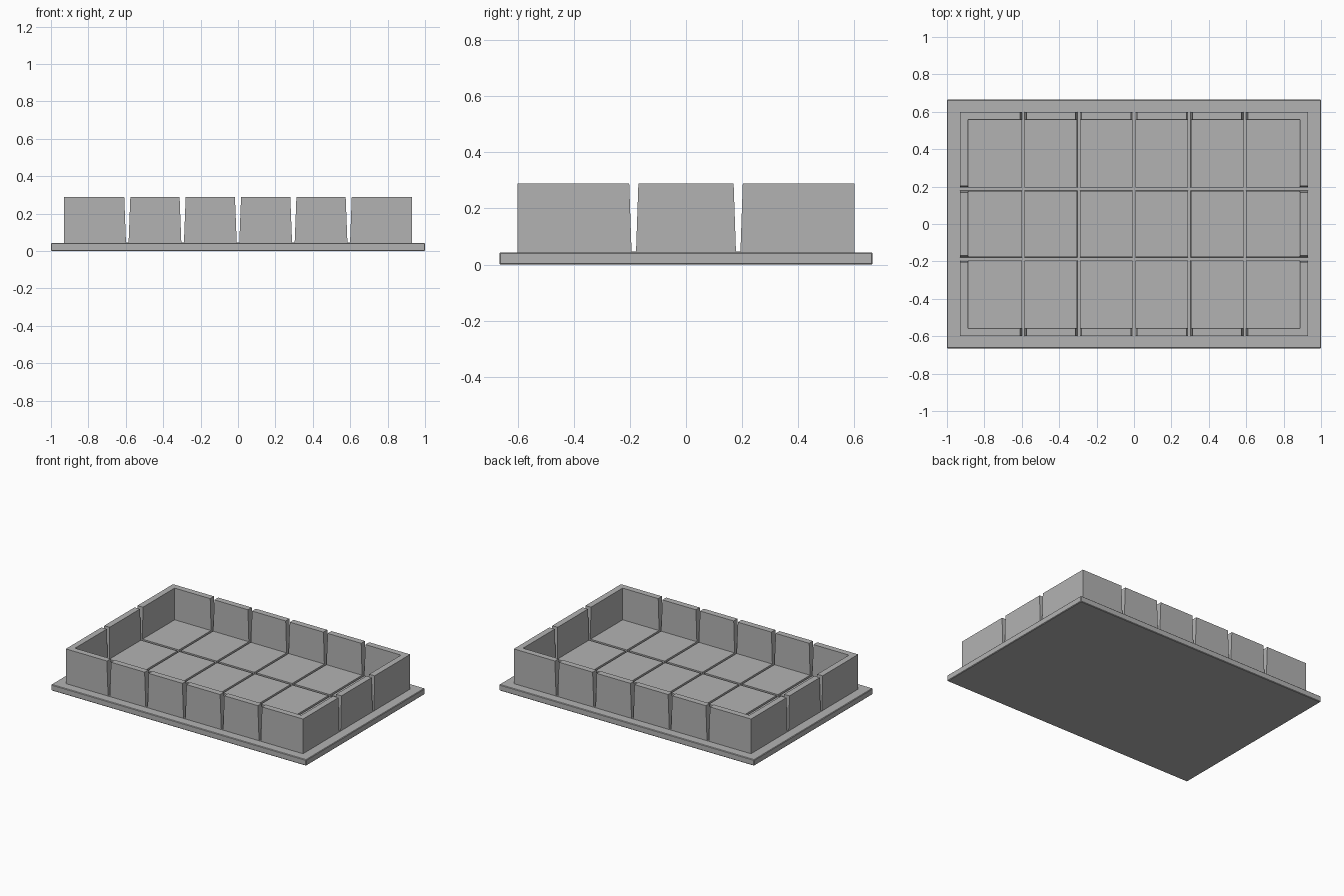
import bpy, bmesh

if "Cube" in bpy.data.objects:
    bpy.data.objects.remove(bpy.data.objects["Cube"])

PLATE_TOP, SLOT_FLOOR, TRAY_FLOOR, RIM = 0.043, 0.046, 0.066, 0.289
OUT_X, OUT_Y, WALL = 0.93, 0.60, 0.042

grey = bpy.data.materials.new("grey plastic")
grey.diffuse_color = (0.45, 0.45, 0.45, 1)
grey.use_nodes = True
grey.node_tree.nodes["Principled BSDF"].inputs["Base Color"].default_value = grey.diffuse_color


def block(name, half_low, half_high, z0, z1, center=(0, 0)):
    """Box whose bottom and top rectangles may differ in size."""
    bm = bmesh.new()
    bmesh.ops.create_cube(bm, size=2)
    for v in bm.verts:
        hx, hy = half_high if v.co.z > 0 else half_low
        v.co = (center[0] + v.co.x * hx, center[1] + v.co.y * hy,
                z1 if v.co.z > 0 else z0)
    me = bpy.data.meshes.new(name)
    bm.to_mesh(me)
    bm.free()
    me.materials.append(grey)
    ob = bpy.data.objects.new(name, me)
    bpy.context.collection.objects.link(ob)
    return ob


def cut(target, cutter):
    m = target.modifiers.new(cutter.name, 'BOOLEAN')
    m.operation, m.solver, m.object = 'DIFFERENCE', 'EXACT', cutter
    cutter.hide_render = True
    cutter.hide_viewport = True


# Base plate with slightly softened edges
plate = block("base_plate", (1, 0.665), (1, 0.665), 0, PLATE_TOP)
bevel = plate.modifiers.new("edge", 'BEVEL')
bevel.width, bevel.segments = 0.004, 1

# Tray body, hollowed to leave a rim wall
tray = block("tray", (OUT_X, OUT_Y), (OUT_X, OUT_Y), PLATE_TOP, RIM)
cut(tray, block("pocket_cutter", (OUT_X - WALL - 0.003, OUT_Y - WALL - 0.003),
                (OUT_X - WALL, OUT_Y - WALL), TRAY_FLOOR, RIM))
tray.modifiers[0].object.data.vertices.foreach_get  # pocket top is raised below
for v in tray.modifiers[0].object.data.vertices:
    if v.co.z > 0.2:
        v.co.z += 0.05

# Tapered slots through walls and floor: five across, two along
LOW, HIGH = 0.007, 0.0165
for i in range(-2, 3):
    cut(tray, block("cross_slot_cutter", (LOW, 0.8), (HIGH, 0.8),
                    SLOT_FLOOR, RIM + 0.005, (i * 0.296, 0)))
for s in (-1, 1):
    cut(tray, block("long_slot_cutter", (1.1, LOW + 0.001), (1.1, HIGH),
                    SLOT_FLOOR, RIM + 0.005, (0, s * 0.186)))
